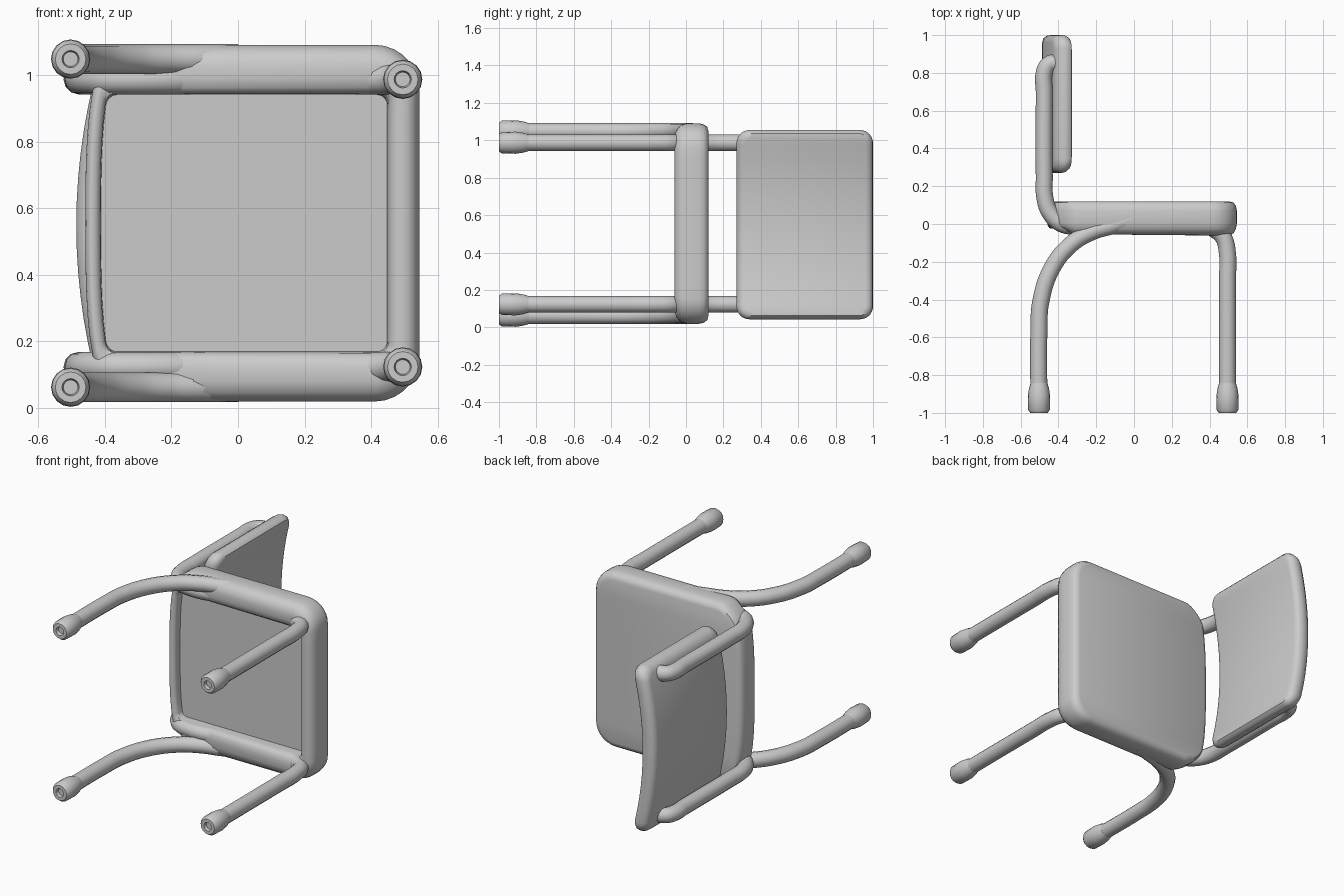
import bpy, bmesh, math
from mathutils import Vector

if "Cube" in bpy.data.objects:
    bpy.data.objects.remove(bpy.data.objects["Cube"])

ZC = 0.555  # middle of the chair's width

grey = bpy.data.materials.new("grey")
grey.diffuse_color = (0.6, 0.6, 0.6, 1)
grey.use_nodes = True
grey.node_tree.nodes["Principled BSDF"].inputs["Base Color"].default_value = grey.diffuse_color


def finish(bm, name, angle=40):
    bmesh.ops.recalc_face_normals(bm, faces=bm.faces)
    mesh = bpy.data.meshes.new(name)
    bm.to_mesh(mesh)
    bm.free()
    ob = bpy.data.objects.new(name, mesh)
    bpy.context.collection.objects.link(ob)
    mesh.materials.append(grey)
    bpy.ops.object.select_all(action='DESELECT')
    ob.select_set(True)
    bpy.context.view_layer.objects.active = ob
    bpy.ops.object.shade_smooth_by_angle(angle=math.radians(angle))
    return ob


def outline(u0, u1, h, r):
    """Rounded rectangle as two matching halves running along w."""
    uc, hu = (u0 + u1) / 2, (u1 - u0) / 2
    half = []
    for i in range(8):
        a = math.pi - i * math.pi / 14
        half.append((hu - r + r * math.sin(a), -(h - r) + r * math.cos(a)))
    half += [(hu, (h - r) * (i / 6 - 1)) for i in range(1, 12)]
    half += [(u, -w) for u, w in reversed(half[:8])]
    return [(uc + u, w) for u, w in half], [(uc - u, w) for u, w in half]


def slab(name, layers, place):
    """Loft rounded rectangles (t, u0, u1, h, r) and close both ends with strips."""
    bm = bmesh.new()
    rings = []
    for t, u0, u1, h, r in layers:
        a, b = outline(u0, u1, h, r)
        rings.append([[bm.verts.new(place(t, u, w)) for u, w in side] for side in (a, b)])
    for a, b in (rings[0], rings[-1]):
        for i in range(len(a) - 1):
            bm.faces.new((a[i], a[i + 1], b[i + 1], b[i]))
    loops = [a + b[::-1] for a, b in rings]
    n = len(loops[0])
    for p, q in zip(loops, loops[1:]):
        for i in range(n):
            j = (i + 1) % n
            bm.faces.new((p[i], p[j], q[j], q[i]))
    return finish(bm, name)


def tube(name, points, z, radius=0.045):
    cu = bpy.data.curves.new(name, 'CURVE')
    cu.dimensions = '3D'
    cu.bevel_depth = radius
    cu.bevel_resolution = 4
    cu.resolution_u = 6
    cu.use_fill_caps = True
    sp = cu.splines.new('BEZIER')
    sp.bezier_points.add(len(points) - 1)
    for bp, (x, y) in zip(sp.bezier_points, points):
        bp.co = (x, y, z)
        bp.handle_left_type = bp.handle_right_type = 'AUTO'
    ob = bpy.data.objects.new(name, cu)
    bpy.context.collection.objects.link(ob)
    cu.materials.append(grey)
    bpy.ops.object.select_all(action='DESELECT')
    ob.select_set(True)
    bpy.context.view_layer.objects.active = ob
    bpy.ops.object.convert(target='MESH')
    bpy.ops.object.shade_smooth_by_angle(angle=math.radians(50))


def foot(name, x, z):
    """Flared end cap with a small hole underneath."""
    profile = [(0.018, -0.96), (0.026, -1), (0.046, -1), (0.057, -0.985),
               (0.059, -0.91), (0.053, -0.87), (0.044, -0.84)]
    bm = bmesh.new()
    rings = []
    for r, y in profile:
        rings.append([bm.verts.new((x + r * math.cos(k * math.pi / 8), y,
                                    z + r * math.sin(k * math.pi / 8))) for k in range(16)])
    for p, q in zip(rings, rings[1:]):
        for i in range(16):
            j = (i + 1) % 16
            bm.faces.new((p[i], p[j], q[j], q[i]))
    bm.faces.new(rings[0])
    bm.faces.new(rings[-1])
    finish(bm, name)


# Seat: padded shell, recessed underside, bowed rear edge with softer corners
def place_seat(t, x, w):
    if t < 0:
        t *= min(1, max(0.4, (x + 0.45) / 0.12))
    rear = min(1, max(0, (-0.2 - x) / 0.2))
    k = w / 0.535
    x += rear * (0.05 * k ** 4 - 0.012 * (1 - k * k))
    return Vector((x, t, ZC + w))


slab("seat", [
    (0.03, -0.40, 0.448, 0.386, 0.03),
    (-0.01, -0.402, 0.45, 0.388, 0.03),
    (-0.035, -0.406, 0.453, 0.392, 0.035),
    (-0.054, -0.415, 0.465, 0.408, 0.045),
    (-0.061, -0.425, 0.485, 0.435, 0.06),
    (-0.060, -0.432, 0.508, 0.475, 0.09),
    (-0.048, -0.438, 0.528, 0.508, 0.115),
    (-0.025, -0.444, 0.54, 0.528, 0.13),
    (0.005, -0.447, 0.545, 0.536, 0.135),
    (0.07, -0.447, 0.545, 0.536, 0.135),
    (0.095, -0.443, 0.54, 0.53, 0.13),
    (0.113, -0.432, 0.527, 0.517, 0.12),
    (0.12, -0.412, 0.505, 0.495, 0.11),
], place_seat)

# Backrest: rounded panel curved across its width
slab("backrest", [
    (-0.048, 0.315, 0.96, 0.465, 0.04),
    (-0.042, 0.292, 0.983, 0.487, 0.06),
    (-0.023, 0.275, 0.997, 0.502, 0.07),
    (0.0, 0.27, 1.0, 0.506, 0.07),
    (0.023, 0.275, 0.997, 0.502, 0.07),
    (0.042, 0.292, 0.983, 0.487, 0.06),
    (0.048, 0.315, 0.96, 0.465, 0.04),
], lambda t, y, w: Vector((-0.438 + 0.07 * (w / 0.5) ** 2 + t, y, ZC - 0.006 + w)))

# Tubular frame and feet, repeated on both sides
rear_path = [(-0.503, -0.98), (-0.503, -0.55), (-0.495, -0.42), (-0.435, -0.235),
             (-0.33, -0.105), (-0.22, -0.04), (-0.12, -0.01), (0.0, 0.03)]
front_path = [(0.495, -0.98), (0.495, -0.3), (0.494, -0.15), (0.475, -0.075),
              (0.43, -0.03), (0.34, 0.01)]
upright_path = [(-0.40, 0.855), (-0.45, 0.845), (-0.475, 0.80), (-0.475, 0.7),
                (-0.475, 0.25), (-0.472, 0.14), (-0.445, 0.06), (-0.39, 0.005),
                (-0.32, -0.013), (-0.22, -0.012), (-0.1, 0.02)]
for side, s in (("left", -1), ("right", 1)):
    z_rear, z_front = ZC + s * 0.493, ZC + s * 0.432
    tube("rear_leg_" + side, rear_path, z_rear)
    tube("front_leg_" + side, front_path, z_front)
    tube("back_upright_" + side, upright_path, z_front)
    foot("rear_foot_" + side, -0.503, z_rear)
    foot("front_foot_" + side, 0.495, z_front)
